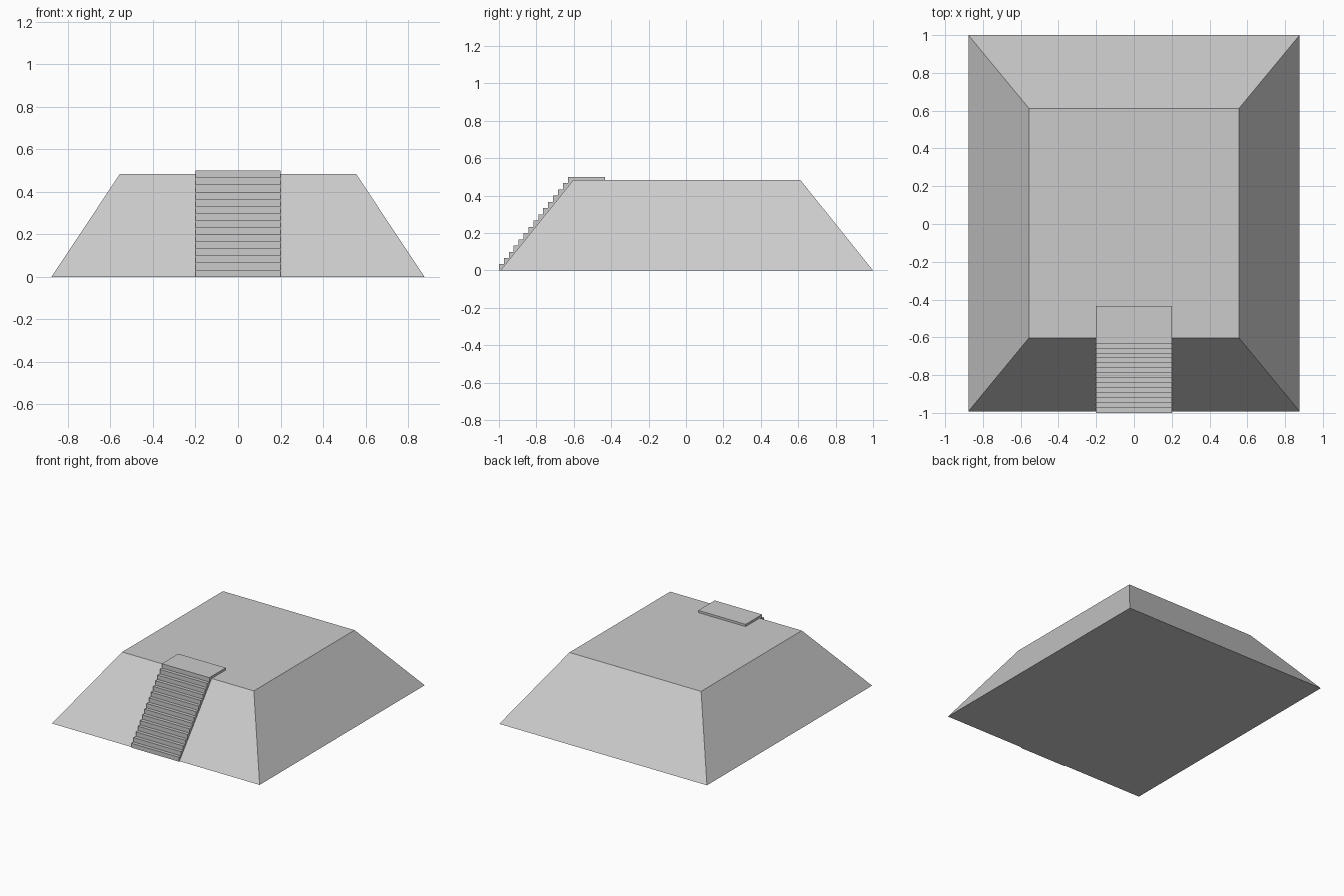
import bpy, bmesh

if "Cube" in bpy.data.objects:
    bpy.data.objects.remove(bpy.data.objects["Cube"])

def add_mesh(name, bm):
    bmesh.ops.recalc_face_normals(bm, faces=bm.faces)
    me = bpy.data.meshes.new(name)
    bm.to_mesh(me)
    bm.free()
    ob = bpy.data.objects.new(name, me)
    bpy.context.collection.objects.link(ob)
    return ob

def add_box(bm, x0, x1, y0, y1, z0, z1):
    verts = bmesh.ops.create_cube(bm, size=1)["verts"]
    for v in verts:
        v.co = (x1 if v.co.x > 0 else x0,
                y1 if v.co.y > 0 else y0,
                z1 if v.co.z > 0 else z0)
    return verts

# Truncated pyramid mound: a box with its top pulled in
bm = bmesh.new()
for v in add_box(bm, -0.877, 0.877, -0.992, 1.0, 0, 0.483):
    if v.co.z > 0.2:
        v.co.x = 0.556 if v.co.x > 0 else -0.556
        v.co.y = 0.612 if v.co.y > 0 else -0.603
add_mesh("mound", bm)

# Front staircase: identical slabs, the last forms the landing
STEPS, RISE, RUN, DEPTH = 15, 0.5 / 15, 0.0263, 0.198
bm = bmesh.new()
for i in range(STEPS):
    y = -1 + i * RUN
    add_box(bm, -0.2, 0.2, y, y + DEPTH, i * RISE, (i + 1) * RISE)
add_mesh("staircase", bm)
